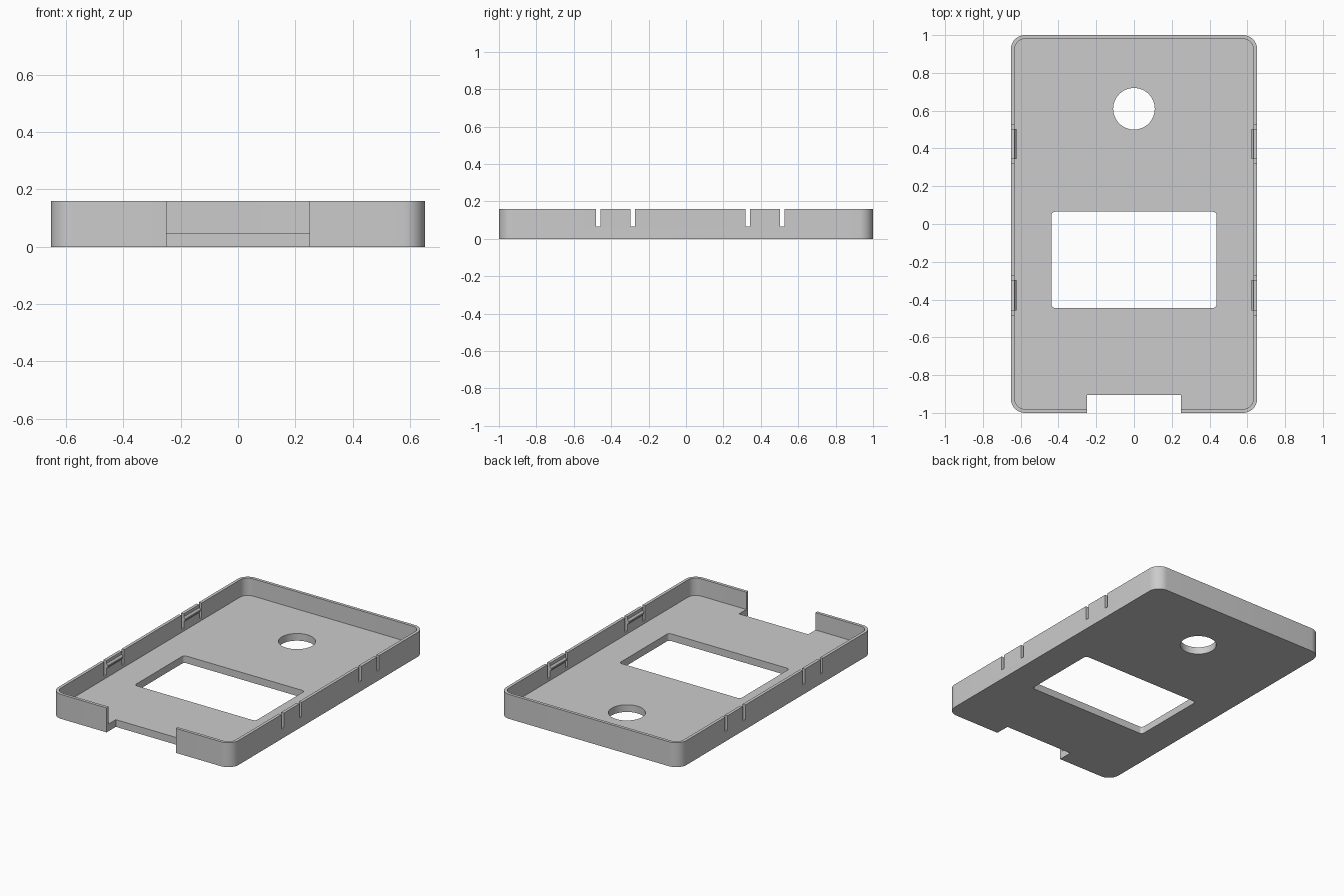
import bpy, bmesh, math

if "Cube" in bpy.data.objects:
    bpy.data.objects.remove(bpy.data.objects["Cube"], do_unlink=True)

grey = bpy.data.materials.new("light_grey_plastic")
grey.use_nodes = True
COLOUR = (0.6, 0.6, 0.6, 1)
grey.diffuse_color = COLOUR
grey.node_tree.nodes["Principled BSDF"].inputs["Base Color"].default_value = COLOUR

HALF_X, HALF_Y, HEIGHT = 0.652, 1.0, 0.16
FLOOR, WALL, RADIUS = 0.047, 0.02, 0.075


def prism(name, points, z0, z1):
    """Extrude a flat outline from z0 to z1."""
    bm = bmesh.new()
    face = bm.faces.new([bm.verts.new((x, y, z0)) for x, y in points])
    grown = bmesh.ops.extrude_face_region(bm, geom=[face])["geom"]
    top = [v for v in grown if isinstance(v, bmesh.types.BMVert)]
    bmesh.ops.translate(bm, verts=top, vec=(0, 0, z1 - z0))
    bmesh.ops.recalc_face_normals(bm, faces=bm.faces)
    mesh = bpy.data.meshes.new(name)
    bm.to_mesh(mesh)
    bm.free()
    mesh.materials.append(grey)
    obj = bpy.data.objects.new(name, mesh)
    bpy.context.collection.objects.link(obj)
    return obj


def rounded_rect(x0, x1, y0, y1, r, steps=10):
    corners = [(x1 - r, y1 - r), (x0 + r, y1 - r), (x0 + r, y0 + r), (x1 - r, y0 + r)]
    return [(cx + r * math.cos(a), cy + r * math.sin(a))
            for i, (cx, cy) in enumerate(corners)
            for a in [(i + s / steps) * math.pi / 2 for s in range(steps + 1)]]


def rect(x0, x1, y0, y1):
    return [(x0, y0), (x1, y0), (x1, y1), (x0, y1)]


# Solid block that becomes the tray
tray = prism("tray", rounded_rect(-HALF_X, HALF_X, -HALF_Y, HALF_Y, RADIUS), 0, HEIGHT)

# Cutters: cavity, window, round hole and front notch
ix, iy = HALF_X - WALL, HALF_Y - WALL
circle = [(0.11 * math.cos(a), 0.61 + 0.11 * math.sin(a))
          for a in [i * math.tau / 64 for i in range(64)]]
cutters = [
    prism("cavity_cutter", rounded_rect(-ix, ix, -iy, iy, RADIUS - WALL), FLOOR, 0.3),
    prism("window_cutter", rounded_rect(-0.437, 0.437, -0.445, 0.065, 0.02, 6), -0.1, 0.3),
    prism("round_hole_cutter", circle, -0.1, 0.3),
    prism("notch_cutter", rect(-0.25, 0.25, -1.1, -0.905), -0.1, 0.3),
]

# Slots on both sides of each snap tab
CLIP_CENTRES = (-0.377, 0.423)
for centre in CLIP_CENTRES:
    for offset in (-0.092, 0.092):
        y = centre + offset
        for x in (-HALF_X, HALF_X):
            cutters.append(prism("slot_cutter", rect(x - 0.04, x + 0.04, y - 0.012, y + 0.012),
                                 0.065, 0.3))

for cutter in cutters:
    mod = tray.modifiers.new(cutter.name, "BOOLEAN")
    mod.operation, mod.solver, mod.object = "DIFFERENCE", "EXACT", cutter
bpy.context.view_layer.objects.active = tray
tray.select_set(True)
for mod in list(tray.modifiers):
    bpy.ops.object.modifier_apply(modifier=mod.name)
for cutter in cutters:
    bpy.data.objects.remove(cutter, do_unlink=True)
bpy.ops.object.shade_smooth_by_angle(angle=math.radians(30))

# Snap ridges on the inner face of each tab
for side, label in ((1, "left"), (-1, "right")):
    for centre, place in zip(CLIP_CENTRES, ("front", "back")):
        ridge = prism(f"{label}_{place}_snap_ridge",
                      [(0, 0.105), (-0.012, 0.12), (-0.012, 0.128), (0, 0.143)], -0.08, 0.08)
        # Turn the profile upright: its y becomes z and its length runs along y
        for v in ridge.data.vertices:
            x, z, y = v.co
            v.co = (side * (ix + 0.002 + x), centre + y, z)
        if side == 1:
            ridge.data.flip_normals()
